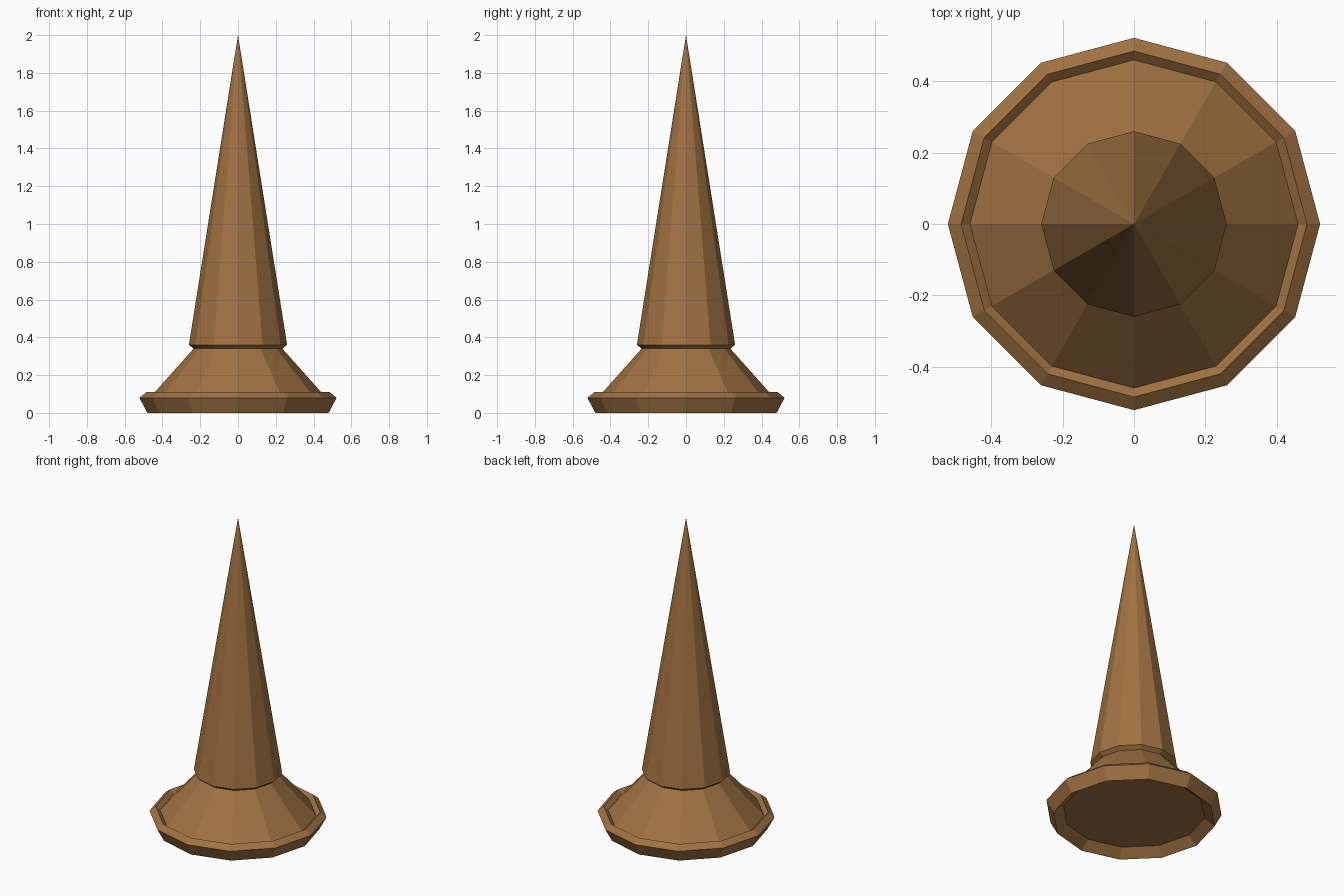
import bpy, bmesh, math

if "Cube" in bpy.data.objects:
    bpy.data.objects.remove(bpy.data.objects["Cube"])

SIDES = 12

wood = bpy.data.materials.new("brown")
wood.diffuse_color = (0.36, 0.17, 0.055, 1)
wood.use_nodes = True
wood.node_tree.nodes["Principled BSDF"].inputs["Base Color"].default_value = wood.diffuse_color


def lathe(name, profile):
    """Spin a (radius, z) profile, given bottom to top, into a faceted solid."""
    bm = bmesh.new()
    rings = []
    for r, z in profile:
        if r == 0:
            rings.append([bm.verts.new((0, 0, z))] * SIDES)
        else:
            rings.append([bm.verts.new((r * math.cos(2 * math.pi * i / SIDES),
                                        r * math.sin(2 * math.pi * i / SIDES), z))
                          for i in range(SIDES)])
    for low, high in zip(rings, rings[1:]):
        for i in range(SIDES):
            j = (i + 1) % SIDES
            quad = list(dict.fromkeys((low[i], low[j], high[j], high[i])))
            bm.faces.new(quad)
    # cap any open end
    if profile[0][0] > 0:
        bm.faces.new(rings[0][::-1])
    if profile[-1][0] > 0:
        bm.faces.new(rings[-1])
    bmesh.ops.recalc_face_normals(bm, faces=bm.faces)
    mesh = bpy.data.meshes.new(name)
    bm.to_mesh(mesh)
    bm.free()
    mesh.materials.append(wood)
    obj = bpy.data.objects.new(name, mesh)
    bpy.context.collection.objects.link(obj)
    return obj


# Whole turned body: recessed underside, flared rim, groove, skirt, lip, spike
lathe("spike_with_flared_base", [
    (0.42, 0.05),    # recessed underside
    (0.48, 0.0),     # foot
    (0.522, 0.08),   # rim
    (0.485, 0.11),
    (0.46, 0.088),   # groove
    (0.235, 0.34),   # top of skirt
    (0.26, 0.36),    # lip
    (0, 2.0),        # tip
])
